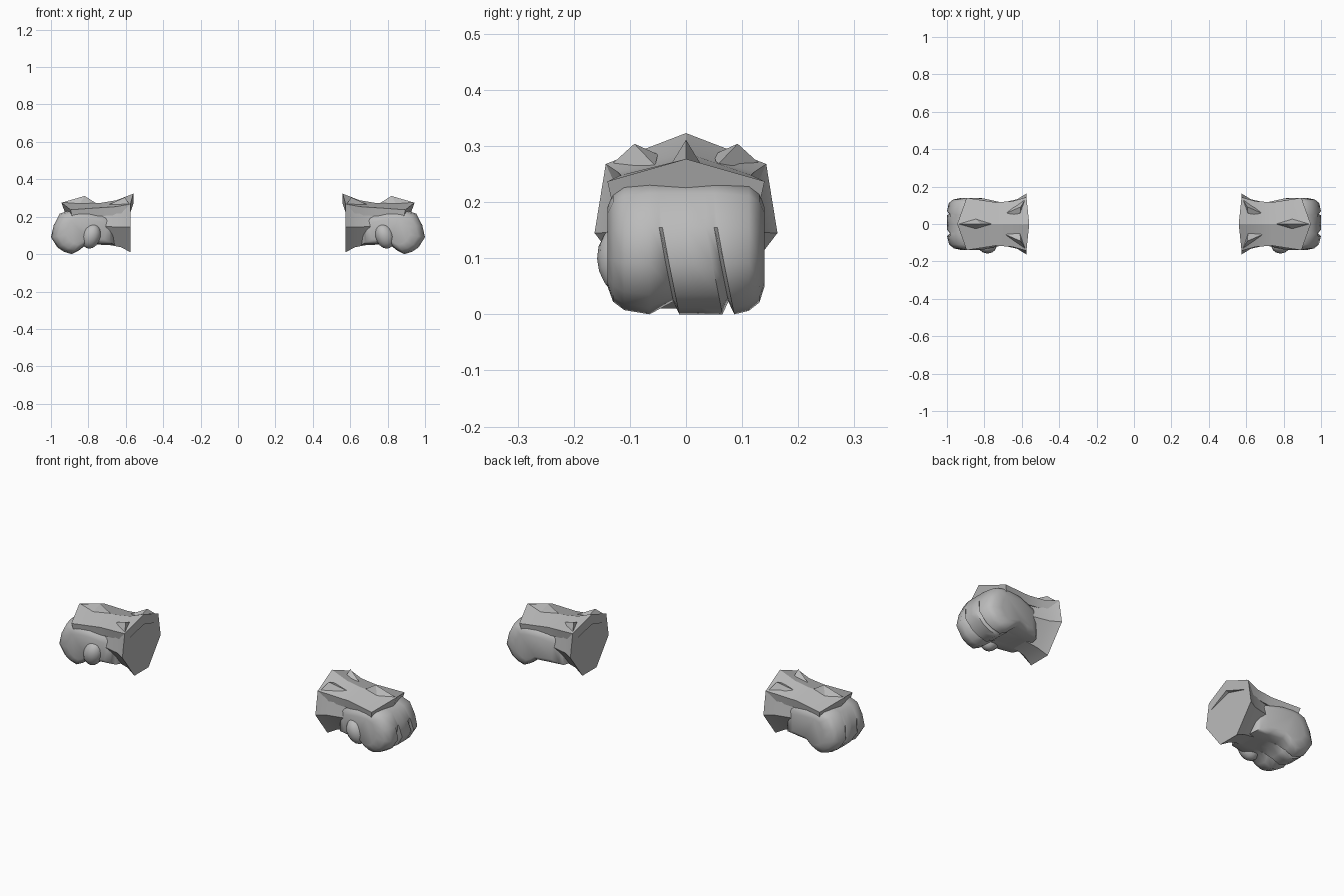
import bpy, bmesh, math
from mathutils import Vector, Matrix

cube = bpy.data.objects.get("Cube")
if cube:
    bpy.data.objects.remove(cube, do_unlink=True)

grey = bpy.data.materials.new("plain grey")
grey.use_nodes = True
GREY = (0.5, 0.5, 0.5, 1)
grey.diffuse_color = GREY
grey.node_tree.nodes["Principled BSDF"].inputs["Base Color"].default_value = GREY


def finish(bm, name, angle):
    """Turn a bmesh into a part mirrored to the other hand."""
    bmesh.ops.recalc_face_normals(bm, faces=bm.faces)
    mesh = bpy.data.meshes.new(name)
    bm.to_mesh(mesh)
    bm.free()
    mesh.materials.append(grey)
    mesh.shade_smooth()
    mesh.set_sharp_from_angle(angle=math.radians(angle))
    obj = bpy.data.objects.new(name, mesh)
    bpy.context.collection.objects.link(obj)
    obj.modifiers.new("other_hand", 'MIRROR').use_mirror_merge = False
    return obj


def loft(name, rings, angle):
    """Skin a row of closed rings and cap both ends."""
    bm = bmesh.new()
    rows = [[bm.verts.new(p) for p in ring] for ring in rings]
    n = len(rows[0])
    for a, b in zip(rows, rows[1:]):
        for i in range(n):
            j = (i + 1) % n
            bm.faces.new((a[i], a[j], b[j], b[i]))
    bm.faces.new(rows[0])
    bm.faces.new(rows[-1])
    return finish(bm, name, angle)


def spike(name, base, tip):
    """Faceted pyramid."""
    bm = bmesh.new()
    verts = [bm.verts.new(p) for p in base]
    top = bm.verts.new(tip)
    bm.faces.new(verts)
    for i, v in enumerate(verts):
        bm.faces.new((v, verts[(i + 1) % len(verts)], top))
    finish(bm, name, 1)


# Flared cuff: eight-sided mouth narrowing to the wrist
half = [(0.143, 0.268), (0.163, 0.145), (0.06, 0.01)]
mouth = [(0, 0.323)] + half + [(-y, z) for y, z in reversed(half)]
cuff_rings = []
for x, s in ((0.575, 1), (0.625, 0.81), (0.74, 0.65)):
    cuff_rings.append([(x - (0.015 if z > 0.3 and s == 1 else 0), y * s, 0.15 + (z - 0.15) * s)
                       for y, z in mouth])
loft("cuff", cuff_rings, 35)

# Fist: side profile swept across the knuckles, pulled in between the fingers
profile = [(0.66, 0.2), (0.8, 0.23), (0.9, 0.235), (0.953, 0.216), (0.985, 0.155),
           (1.0, 0.09), (0.965, 0.035), (0.93, 0.012), (0.89, 0), (0.85, 0.02),
           (0.81, 0.052), (0.73, 0.05), (0.66, 0.05)]
stations = [(-0.14, 0.6, 0), (-0.13, 0.82, 0), (-0.11, 0.94, 0), (-0.065, 1, 0),
            (-0.048, 1, 1), (-0.042, 1, 0), (0, 1, 0), (0.035, 1, 0),
            (0.05, 1, 1), (0.056, 1, 0), (0.112, 0.95, 0), (0.131, 0.83, 0), (0.14, 0.6, 0)]
middle = Vector((0.8, 0.125))
fist_rings = []
for y, s, groove in stations:
    ring = []
    for p in profile:
        q = middle + (Vector(p) - middle) * s
        finger = p[0] > 0.84 and p[1] < 0.14
        if groove and finger:
            q += (middle - q).normalized() * 0.028
        lean = 0.2 * (0.15 - q.y) if finger and abs(y) < 0.06 else 0
        wrist = 1 - 0.22 * min(1, max(0, (0.82 - q.x) / 0.14))
        ring.append((q.x, (y + lean) * wrist, q.y))
    fist_rings.append(ring)
loft("fist", fist_rings, 50)

# Thumb folded against the front of the fist
bm = bmesh.new()
bmesh.ops.create_uvsphere(bm, u_segments=14, v_segments=9, radius=1)
bmesh.ops.transform(bm, verts=bm.verts, matrix=(
    Matrix.Translation((0.785, -0.108, 0.095)) @ Matrix.Rotation(-0.35, 4, 'Y')
    @ Matrix.Rotation(0.15, 4, 'X') @ Matrix.Diagonal((0.05, 0.05, 0.068, 1))))
finish(bm, "thumb", 60)

# Armour plate over the back of the hand: centre x, edge x, half width, edge z, ridge z
plate_rings = []
for xc, xe, w, ze, zc in ((0.56, 0.575, 0.143, 0.268, 0.323), (0.65, 0.65, 0.122, 0.254, 0.288),
                          (0.74, 0.74, 0.116, 0.248, 0.273), (0.945, 0.895, 0.14, 0.237, 0.277)):
    inset = 0.02 if xc > 0.9 else 0
    plate_rings.append([(xe, -w, ze), (xc, 0, zc), (xe, w, ze),
                        (xe - inset / 2, w * 0.93, ze - 0.045), (xc - inset, 0, zc - 0.055),
                        (xe - inset / 2, -w * 0.93, ze - 0.045)])
loft("back_plate", plate_rings, 20)

# Spikes: one over the knuckles and a pair by the cuff
spike("knuckle_spike", [(0.755, 0, 0.27), (0.85, -0.03, 0.262), (0.943, 0, 0.275), (0.85, 0.03, 0.262)],
      (0.82, 0, 0.311))
for side, word in ((-1, "front"), (1, "back")):
    spike(word + "_cuff_spike", [(0.58, side * 0.135, 0.265), (0.61, side * 0.05, 0.285),
                                 (0.69, side * 0.055, 0.265)], (0.605, side * 0.092, 0.304))
